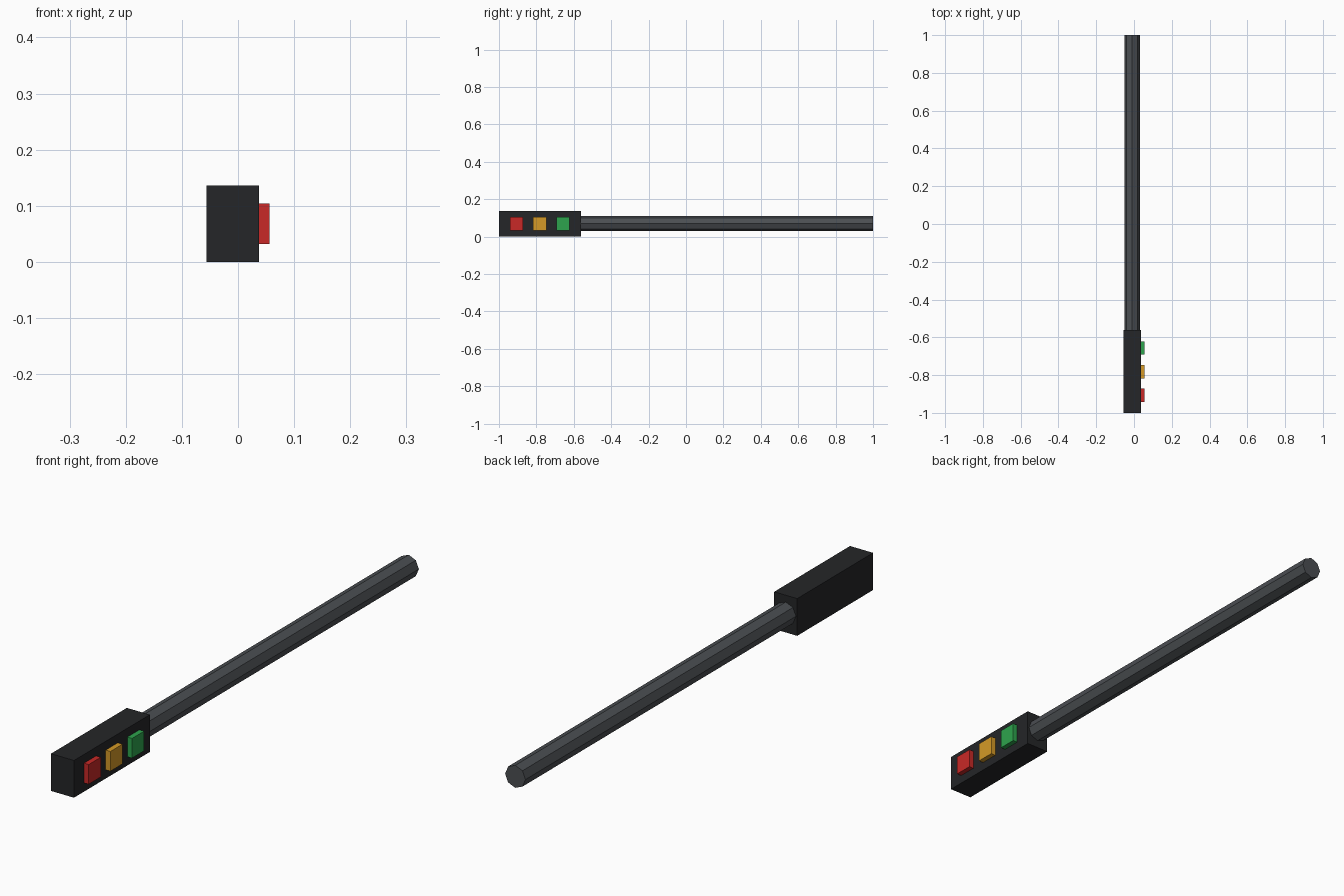
import bpy
import math

if "Cube" in bpy.data.objects:
    bpy.data.objects.remove(bpy.data.objects["Cube"])


def material(name, rgb):
    mat = bpy.data.materials.new(name)
    mat.diffuse_color = (*rgb, 1.0)
    mat.use_nodes = True
    mat.node_tree.nodes["Principled BSDF"].inputs["Base Color"].default_value = mat.diffuse_color
    return mat


def box(name, lo, hi, mat):
    centre = [(a + b) / 2 for a, b in zip(lo, hi)]
    bpy.ops.mesh.primitive_cube_add(size=1, location=centre)
    obj = bpy.context.object
    obj.name = name
    obj.scale = [b - a for a, b in zip(lo, hi)]
    bpy.ops.object.transform_apply(location=False, rotation=False, scale=True)
    obj.data.materials.append(mat)
    return obj


BOX_END = -0.562    # where the signal box meets the pole
BOX_SIDE = 0.037    # face that carries the lamps
MID_Z = 0.068

# Signal box
box("signal_box", (-0.056, -1.0, 0.0), (BOX_SIDE, BOX_END, 0.136),
    material("dark_housing", (0.018, 0.019, 0.021)))

# Three lamps along the right side
lamps = [("red", (0.58, 0.022, 0.02)),
         ("amber", (0.66, 0.32, 0.02)),
         ("green", (0.027, 0.37, 0.075))]
for i, (colour, rgb) in enumerate(lamps):
    y = -0.907 + i * 0.125
    box(colour + "_lamp", (BOX_SIDE - 0.005, y - 0.035, MID_Z - 0.036),
        (0.056, y + 0.035, MID_Z + 0.036), material(colour, rgb))

# Eight-sided pole lying along y
bpy.ops.mesh.primitive_cylinder_add(
    vertices=8, radius=0.041, depth=1.0 - BOX_END,
    location=(-0.01, (1.0 + BOX_END) / 2, MID_Z + 0.002),
    rotation=(math.pi / 2, 0, 0))
pole = bpy.context.object
pole.name = "pole"
pole.data.materials.append(material("pole_grey", (0.07, 0.077, 0.085)))
